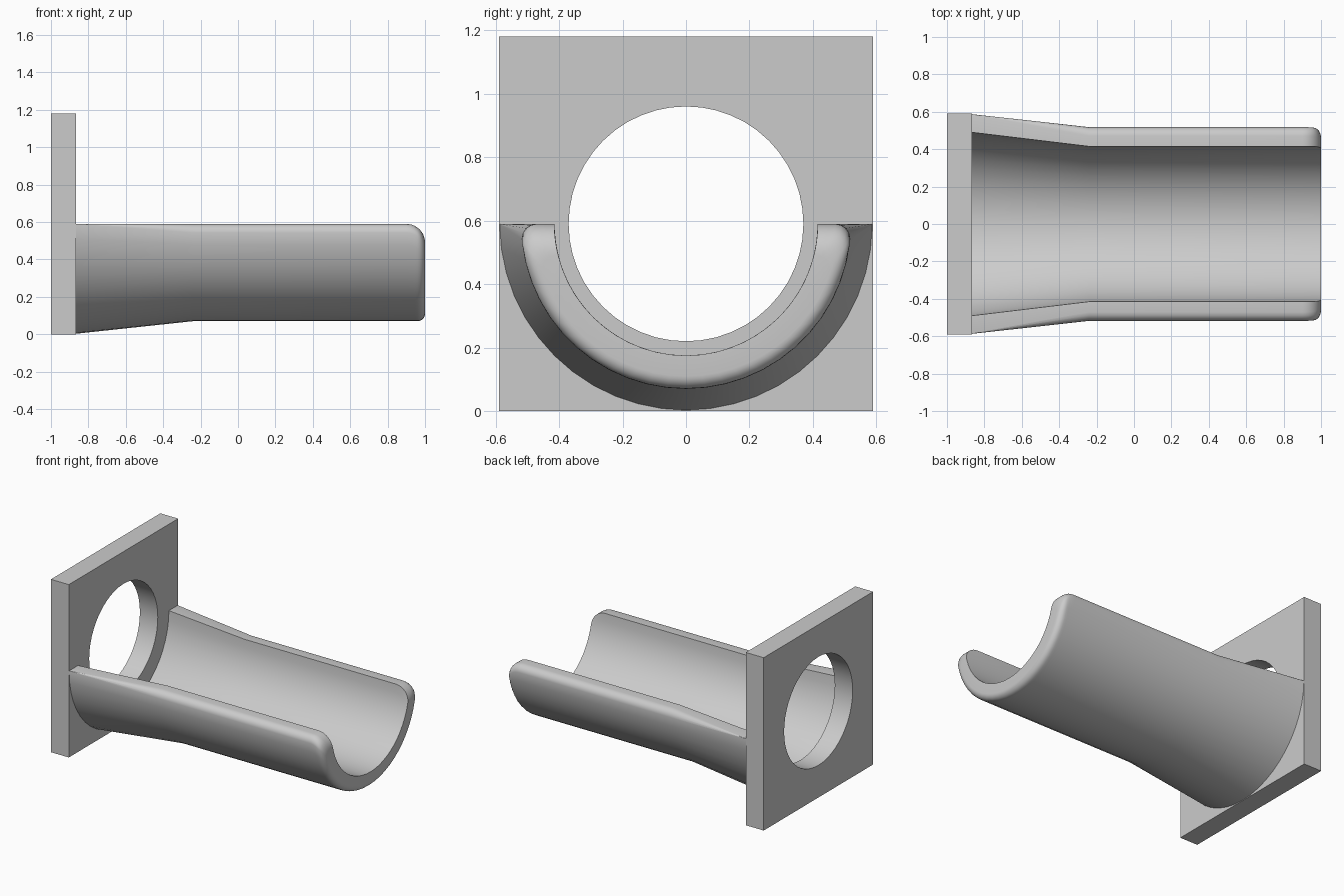
import bpy
import bmesh
from math import sin, cos, pi, asin, sqrt, radians

if "Cube" in bpy.data.objects:
    bpy.data.objects.remove(bpy.data.objects["Cube"], do_unlink=True)

AXIS_Z = 0.59       # height of the bore axis
PLATE_X = -0.865    # face of the plate that carries the trough
NECK_X = -0.24      # where the flare ends
ARC = 24            # segments of the half-round section
ROUND = 4           # segments of the rim rounding

grey = bpy.data.materials.new("light grey")
grey.use_nodes = True
grey.diffuse_color = (0.6, 0.6, 0.6, 1)
grey.node_tree.nodes["Principled BSDF"].inputs["Base Color"].default_value = (0.6, 0.6, 0.6, 1)


def finish(bm, name, angle):
    bmesh.ops.recalc_face_normals(bm, faces=bm.faces)
    mesh = bpy.data.meshes.new(name)
    bm.to_mesh(mesh)
    bm.free()
    mesh.materials.append(grey)
    obj = bpy.data.objects.new(name, mesh)
    bpy.context.collection.objects.link(obj)
    bpy.ops.object.select_all(action="DESELECT")
    obj.select_set(True)
    bpy.context.view_layer.objects.active = obj
    bpy.ops.object.shade_smooth_by_angle(angle=radians(angle))
    return obj


def mounting_plate():
    """Square plate whose faces run from the bore out to the square edge."""
    bm = bmesh.new()
    n, half, bore = 48, 0.59, 0.37
    rings = []
    for x, outer in ((-1, False), (-1, True), (PLATE_X, True), (PLATE_X, False)):
        ring = []
        for i in range(n):
            a = 2 * pi * i / n
            s = half / max(abs(cos(a)), abs(sin(a))) if outer else bore
            ring.append(bm.verts.new((x, s * cos(a), AXIS_Z + s * sin(a))))
        rings.append(ring)
    for k in range(4):
        p, q = rings[k], rings[(k + 1) % 4]
        for i in range(n):
            j = (i + 1) % n
            bm.faces.new((p[i], p[j], q[j], q[i]))
    return finish(bm, "mounting_plate", 30)


def quarter(x, size):
    """Loss of size at x from a quarter-round ending at x = 1."""
    u = min(1, max(0, (x - 1 + size) / size))
    return size * (1 - sqrt(1 - u * u))


def section(x):
    """Closed half-ring outline (y, z) at station x."""
    t = min(1, (x - PLATE_X) / (NECK_X - PLATE_X))
    outer = 0.587 - 0.067 * t - quarter(x, 0.04)
    inner = 0.49 - 0.075 * t
    drop = quarter(x, 0.1)
    rim = 0.002 + 0.045 * t
    pts = []

    # outer arc between the two rim roundings
    a = asin((drop + rim) / outer)
    arc = [-a - (pi - 2 * a) * i / ARC for i in range(ARC + 1)]
    pts += [(outer * cos(b), outer * sin(b)) for b in arc]

    # rounded rim on the -y side, mirrored for the +y side
    edge = outer * cos(a)
    fillet = []
    for i in range(1, ROUND + 1):
        b = pi / 2 * i / ROUND
        fillet.append((edge - rim * (1 - cos(b)), -drop - rim * (1 - sin(b))))
    pts += [(-y, z) for y, z in fillet]

    # inner arc back to the +y side
    a = asin(drop / inner)
    pts += [(inner * cos(b), inner * sin(b))
            for b in (-pi + a + (pi - 2 * a) * i / ARC for i in range(ARC + 1))]
    pts += fillet[::-1]
    return pts


def trough():
    """Half-round channel: flared root, straight run, rounded tip."""
    bm = bmesh.new()
    stations = [PLATE_X, NECK_X] + [0.9 + 0.1 * sin(pi / 2 * i / 10) for i in range(11)]
    rings = [[bm.verts.new((x, y, AXIS_Z + z)) for y, z in section(x)] for x in stations]
    n = len(rings[0])
    for p, q in zip(rings, rings[1:]):
        for i in range(n):
            j = (i + 1) % n
            bm.faces.new((p[i], p[j], q[j], q[i]))
    caps = [bm.faces.new(rings[0]), bm.faces.new(rings[-1])]
    bmesh.ops.triangulate(bm, faces=caps)
    return finish(bm, "half_round_trough", 35)


mounting_plate()
trough()
